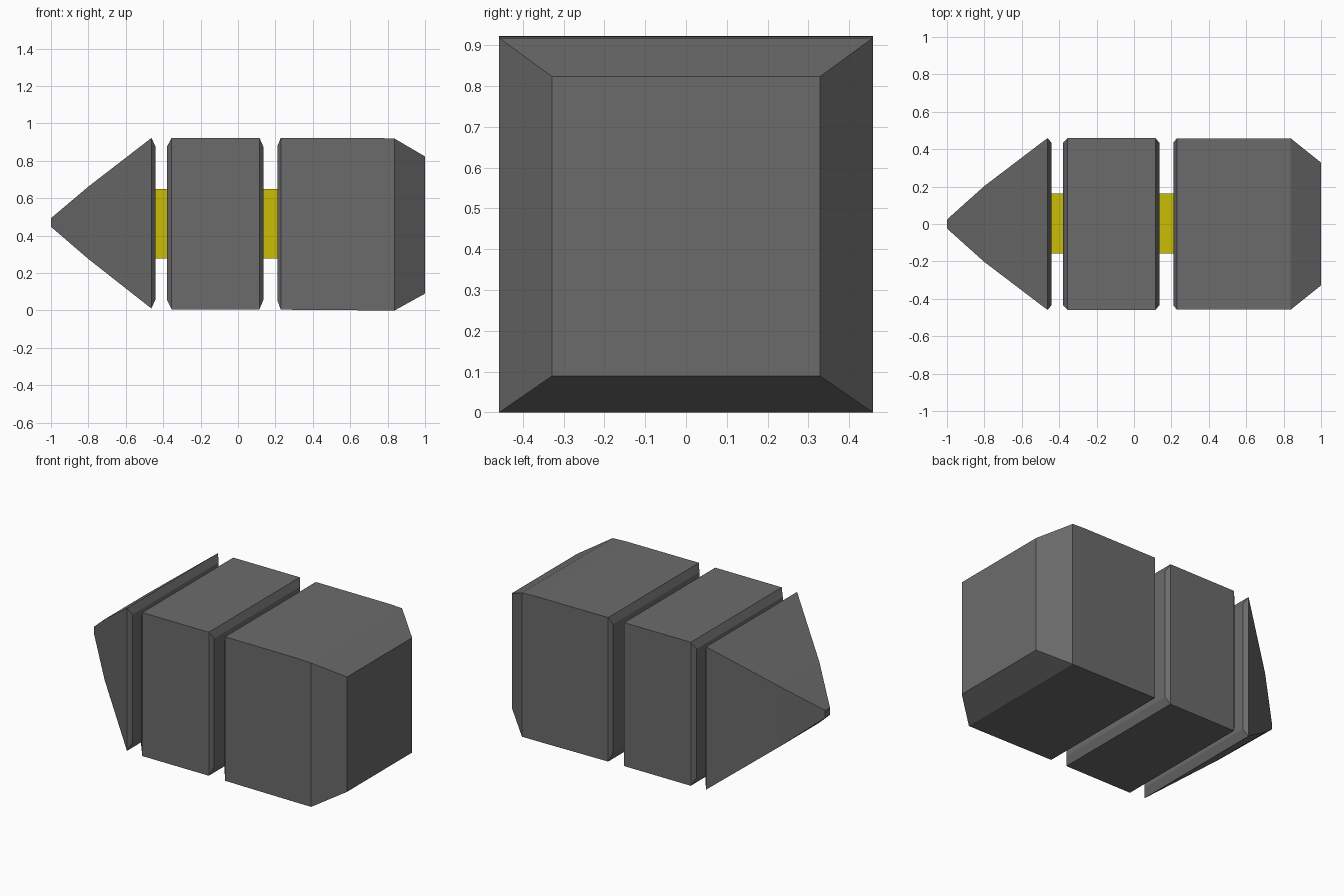
import bpy, bmesh

if "Cube" in bpy.data.objects:
    bpy.data.objects.remove(bpy.data.objects["Cube"])


def material(name, colour):
    mat = bpy.data.materials.new(name)
    mat.diffuse_color = (*colour, 1)
    mat.use_nodes = True
    mat.node_tree.nodes["Principled BSDF"].inputs["Base Color"].default_value = mat.diffuse_color
    return mat


def loft(name, mat, sections):
    """Join rectangular sections (x, half width, z low, z high) into a closed solid."""
    bm = bmesh.new()
    rings = []
    for x, w, lo, hi in sections:
        corners = [(-w, lo), (w, lo), (w, hi), (-w, hi)]
        rings.append([bm.verts.new((x, y, z)) for y, z in corners])
    for a, b in zip(rings, rings[1:]):
        for i in range(4):
            j = (i + 1) % 4
            bm.faces.new((a[i], a[j], b[j], b[i]))
    bm.faces.new(rings[0])
    bm.faces.new(rings[-1])
    bmesh.ops.recalc_face_normals(bm, faces=bm.faces)
    mesh = bpy.data.meshes.new(name)
    bm.to_mesh(mesh)
    bm.free()
    mesh.materials.append(mat)
    obj = bpy.data.objects.new(name, mesh)
    bpy.context.collection.objects.link(obj)
    return obj


dark = material("dark_grey", (0.148, 0.148, 0.148))
yellow = material("yellow", (0.59, 0.51, 0.002))

# Pointed nose with a chamfered rear rim
loft("nose", dark, [(-1.0, 0.024, 0.447, 0.493), (-0.8, 0.203, 0.275, 0.662),
                    (-0.463, 0.459, 0.010, 0.922), (-0.441, 0.435, 0.06, 0.877)])

# Middle block, chamfered at both ends
loft("middle_block", dark, [(-0.379, 0.435, 0.055, 0.877), (-0.355, 0.459, 0.006, 0.922),
                            (0.115, 0.459, 0.006, 0.922), (0.135, 0.435, 0.055, 0.877)])

# Rear block with a tapered tail
loft("rear_block", dark, [(0.21, 0.435, 0.055, 0.877), (0.229, 0.458, 0.004, 0.923),
                          (0.75, 0.458, 0.0, 0.922), (0.838, 0.458, 0.0, 0.918),
                          (1.0, 0.328, 0.09, 0.823)])

# Yellow connectors in the gaps
for name, x0, x1 in (("front_connector", -0.445, -0.377), ("rear_connector", 0.13, 0.212)):
    part = loft(name, yellow, [(x, 0.16, 0.278, 0.648) for x in (x0, x1)])
    part.location.y = 0.002
